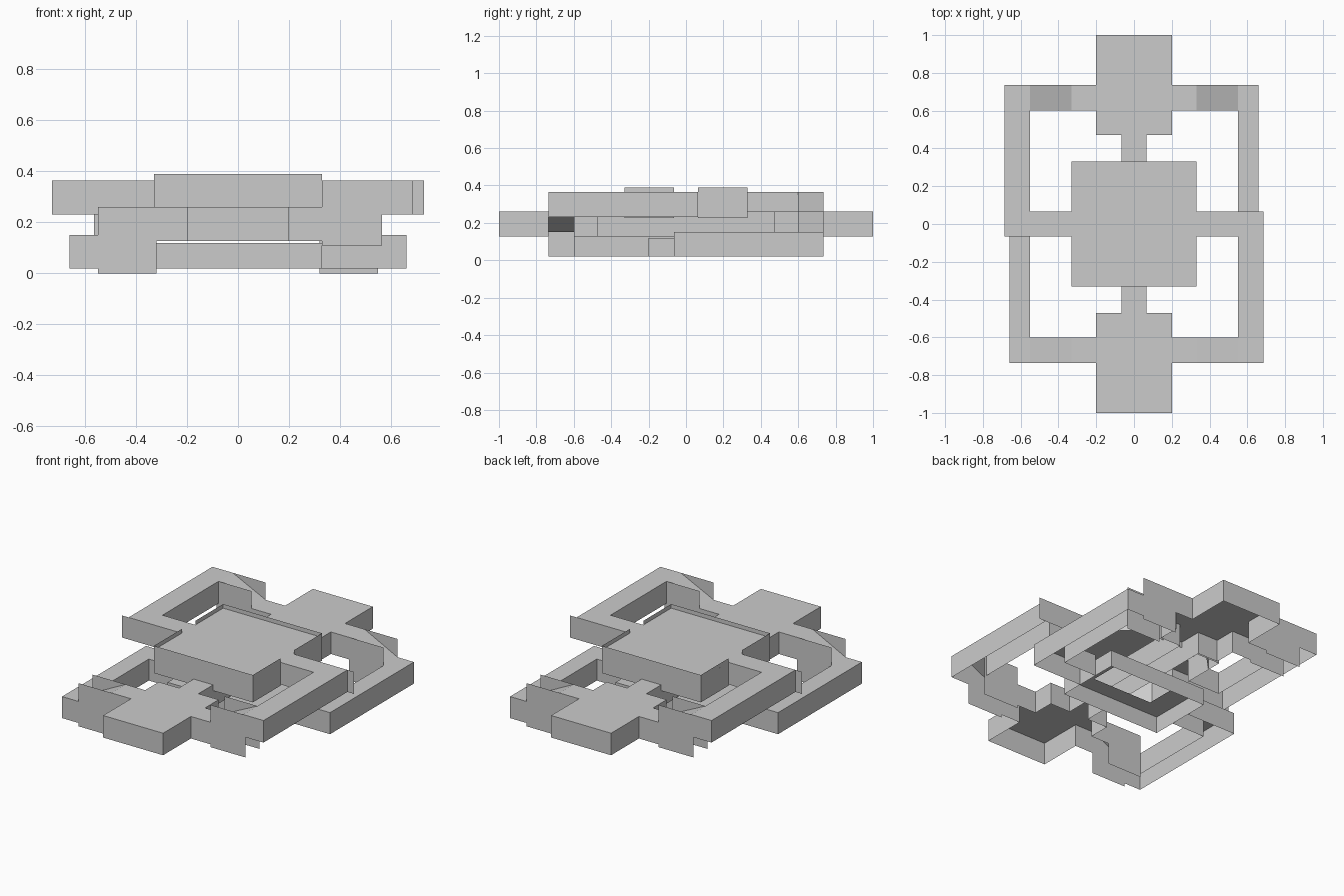
import bpy
from math import pi
from mathutils import Matrix

cube = bpy.data.objects.get("Cube")
if cube:
    bpy.data.objects.remove(cube)

GREY = (0.6, 0.6, 0.6, 1)
grey = bpy.data.materials.new("plain grey")
grey.use_nodes = True
grey.diffuse_color = GREY
grey.node_tree.nodes["Principled BSDF"].inputs["Base Color"].default_value = GREY

HALF = 0.33          # half width of the centre room
ARM = 0.065          # half width of the arms
LOW, MID, HIGH = 0.15, 0.26, 0.365
SKIRT = 0.133        # depth of the skirts
Y_IN, Y_OUT = -0.6, -0.735


def build(name, verts, faces, turned=False):
    """Make a mesh object, optionally turned half round the z axis."""
    mesh = bpy.data.meshes.new(name)
    mesh.from_pydata(verts, [], faces)
    if turned:
        mesh.transform(Matrix.Rotation(pi, 4, 'Z'))
    mesh.materials.append(grey)
    obj = bpy.data.objects.new(name, mesh)
    bpy.context.collection.objects.link(obj)


def walkway(name, plan, top, depth, open_edges=(), turned=False):
    """Flat floor with a skirt hanging from every edge that is not open."""
    n = len(plan)
    verts = [(x, y, top) for x, y in plan] + [(x, y, top - depth) for x, y in plan]
    faces = [tuple(range(n))]
    for i in range(n):
        if i not in open_edges:
            j = (i + 1) % n
            faces.append((i, i + n, j + n, j))
    build(name, verts, faces, turned)


def sheet(name, a, b, z0, z1, turned=False):
    """Upright thin wall between two plan points."""
    build(name, [(*a, z0), (*b, z0), (*b, z1), (*a, z1)], [(0, 1, 2, 3)], turned)


def ramp(name, x0, z0, x1, z1, turned):
    verts = [(x0, Y_OUT, z0), (x1, Y_OUT, z1), (x1, Y_IN, z1), (x0, Y_IN, z0)]
    build(name, verts, [(0, 1, 2, 3)], turned)


for turned, side in ((False, "front"), (True, "back")):
    # middle level landing with side arms and a neck into the centre
    right = [(ARM, 0), (ARM, -0.47), (0.2, -0.47), (0.2, Y_IN), (HALF, Y_IN),
             (HALF, Y_OUT), (0.2, Y_OUT), (0.2, -1)]
    plan = [(-x, y) for x, y in right] + right[::-1]
    walkway(side + "_middle_landing", plan, MID, SKIRT, (4, 10, 15), turned)

    # high walkway: arm from the centre, long wing, corner to the ramp
    plan = [(HALF, -ARM), (0.55, -ARM), (0.55, Y_IN), (0.55, Y_OUT),
            (0.685, Y_OUT), (0.685, ARM), (HALF, ARM)]
    walkway(side + "_high_walkway", plan, HIGH, SKIRT, (2, 6), turned)
    sheet(side + "_end_flap", (0.685, ARM), (0.73, ARM), HIGH - SKIRT, HIGH, turned)

    # low walkway, mirrored on the other side and one level down
    plan = [(-HALF, -ARM), (-0.55, -ARM), (-0.55, Y_IN), (-0.55, Y_OUT),
            (-0.66, Y_OUT), (-0.66, ARM), (-HALF, ARM)]
    walkway(side + "_low_walkway", plan, LOW, SKIRT - 0.003, (2, 6), turned)

    # ramps with their side sheets
    ramp(side + "_high_ramp", HALF, MID, 0.55, HIGH, turned)
    ramp(side + "_low_ramp", -HALF, MID, -0.55, LOW, turned)
    for y in (Y_IN, Y_OUT):
        sheet(side + "_high_ramp_wall", (HALF, y), (0.565, y), 0.11, HIGH, turned)
        sheet(side + "_low_ramp_wall", (-0.32, y), (-0.55, y), 0, MID, turned)

    # upper room walls, rising as a rim, with gaps for the arms
    sheet(side + "_room_wall", (-HALF, -HALF), (HALF, -HALF), 0.225, 0.39, turned)
    for s in (-1, 1):
        sheet(side + "_room_side_wall", (HALF, s * ARM), (HALF, s * HALF), 0.225, 0.39, turned)
        sheet(side + "_room_corner_wall", (s * 0.24, -HALF), (s * HALF, -0.24), 0.225, HIGH, turned)

    # lower room: half of a ring shaped floor
    plan = [(-HALF, 0), (-HALF, -0.2), (HALF, -0.2), (HALF, 0),
            (0.2, 0), (0.2, -0.1), (-0.2, -0.1), (-0.2, 0)]
    walkway(side + "_lower_room", plan, 0.12, 0.1, (3, 4, 5, 6, 7), turned)

# upper room floor
walkway("upper_room_floor", [(-HALF, -HALF), (HALF, -HALF), (HALF, HALF), (-HALF, HALF)],
        HIGH, 0, range(4))
